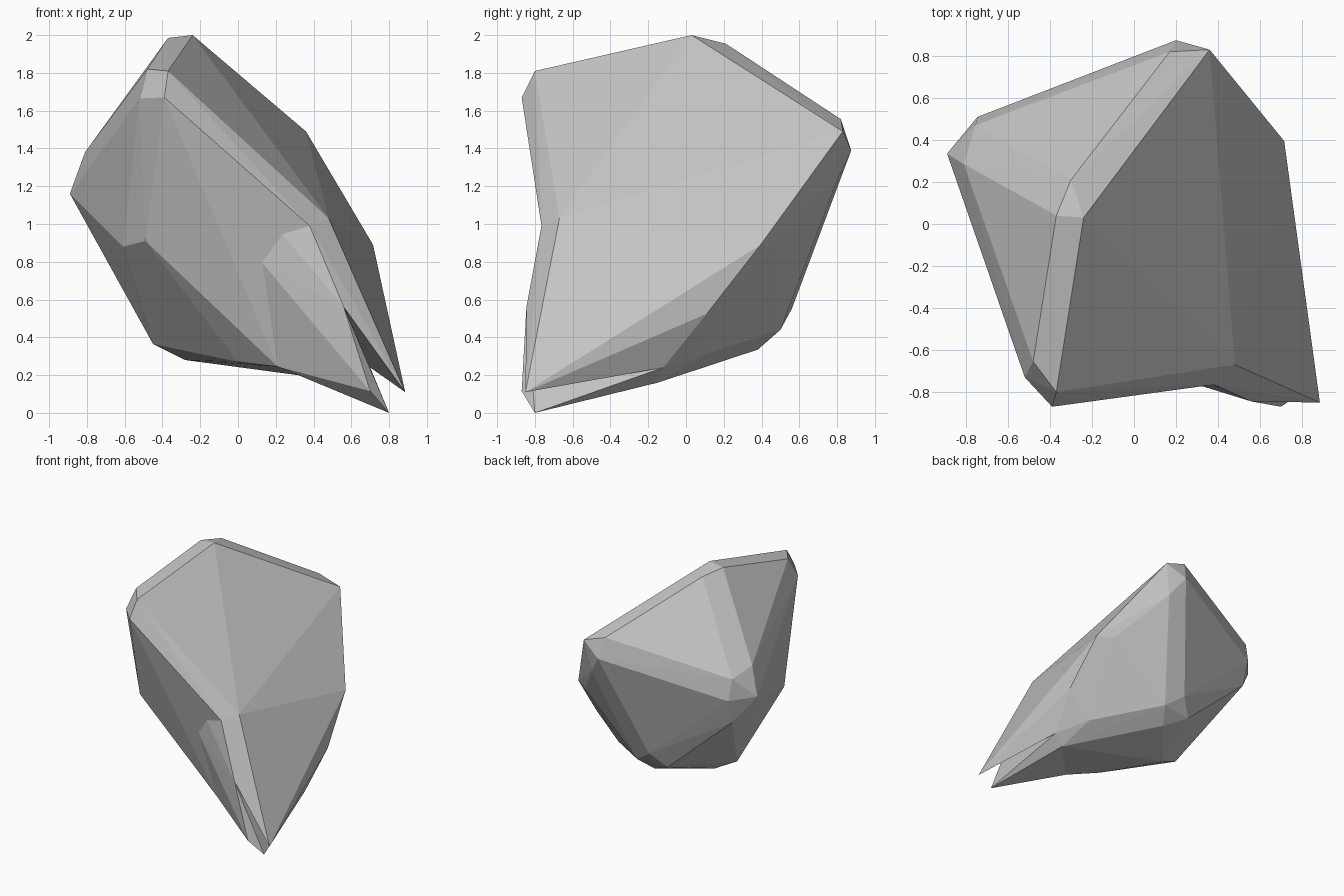
import bpy
import bmesh

default_cube = bpy.data.objects.get("Cube")
if default_cube:
    bpy.data.objects.remove(default_cube, do_unlink=True)

# Single plain stone colour
stone = bpy.data.materials.new("stone_grey")
stone.use_nodes = True
stone.diffuse_color = (0.55, 0.55, 0.55, 1)
stone.node_tree.nodes["Principled BSDF"].inputs["Base Color"].default_value = stone.diffuse_color


def chipped_stone(name, corners):
    """Wrap flat facets tightly around a set of corner points."""
    bm = bmesh.new()
    for corner in corners:
        bm.verts.new(corner)
    bmesh.ops.convex_hull(bm, input=bm.verts[:], use_existing_faces=False)
    loose = [v for v in bm.verts if not v.link_faces]
    bmesh.ops.delete(bm, geom=loose, context='VERTS')
    bmesh.ops.recalc_face_normals(bm, faces=bm.faces[:])
    mesh = bpy.data.meshes.new(name)
    bm.to_mesh(mesh)
    bm.free()
    mesh.materials.append(stone)
    rock = bpy.data.objects.new(name, mesh)
    bpy.context.collection.objects.link(rock)
    return rock


# Corners shared between the body and the two pointed spurs
ridge_outer = (0.48, -0.67, 1.03)
ridge_inner = (0.38, -0.765, 0.99)
chip_top = (0.22, -0.74, 0.965)
chip_side = (0.12, -0.7, 0.805)
front_foot = (0.21, -0.58, 0.245)
side_high = (0.715, 0.395, 0.89)
side_middle = (0.75, 0.11, 0.525)
side_low = (0.7, -0.12, 0.24)
side_foot = (0.615, -0.15, 0.16)
spur_fork = (0.56, -0.845, 0.56)

# Bevelled crown running from the front peak to the back peak
crown = [
    (-0.24, 0.03, 2), (-0.37, 0.04, 1.985), (-0.3, 0.21, 1.955),
    (-0.48, -0.655, 1.82), (-0.37, -0.8, 1.81),
    (-0.39, -0.87, 1.67), (-0.52, -0.73, 1.665),
]

# Back peak, left corner and their narrow chipped bevels
back_peak = [(0.36, 0.83, 1.49), (0.17, 0.82, 1.555),
             (0.2, 0.875, 1.39), (0.31, 0.8, 1.23), (0.6, 0.47, 0.88)]
left_corner = [(-0.81, 0.285, 1.38), (-0.89, 0.335, 1.16),
               (-0.755, 0.47, 1.32), (-0.745, 0.51, 1.15), (-0.74, 0.45, 0.95)]

# Underside and lower front bevel
underside = [
    (-0.45, -0.03, 0.365), (-0.28, 0.02, 0.28), (0.02, 0.38, 0.335),
    (0.1, 0.5, 0.44), (-0.05, 0.56, 0.55), (-0.16, 0.47, 0.43),
    (0.55, 0.1, 0.31), (0, -0.42, 0.27),
    (-0.61, -0.42, 0.88), (-0.49, -0.59, 0.91),
]

sides = [ridge_outer, ridge_inner, chip_top, chip_side, front_foot,
         side_high, side_middle, side_low, side_foot]

chipped_stone("rock_body", crown + back_peak + left_corner + underside + sides)

# Upper spur continues the outer ridge down to a sharp tip
chipped_stone("upper_spur", [ridge_outer, ridge_inner, spur_fork, side_high,
                             side_middle, side_low, (0.885, -0.85, 0.11)])

# Lower spur forms the ground tip, split from the upper one by a notch
chipped_stone("lower_spur", [ridge_inner, chip_top, chip_side, front_foot,
                             spur_fork, side_low, side_foot,
                             (0.7, -0.87, 0.115), (0.8, -0.8, 0)])
